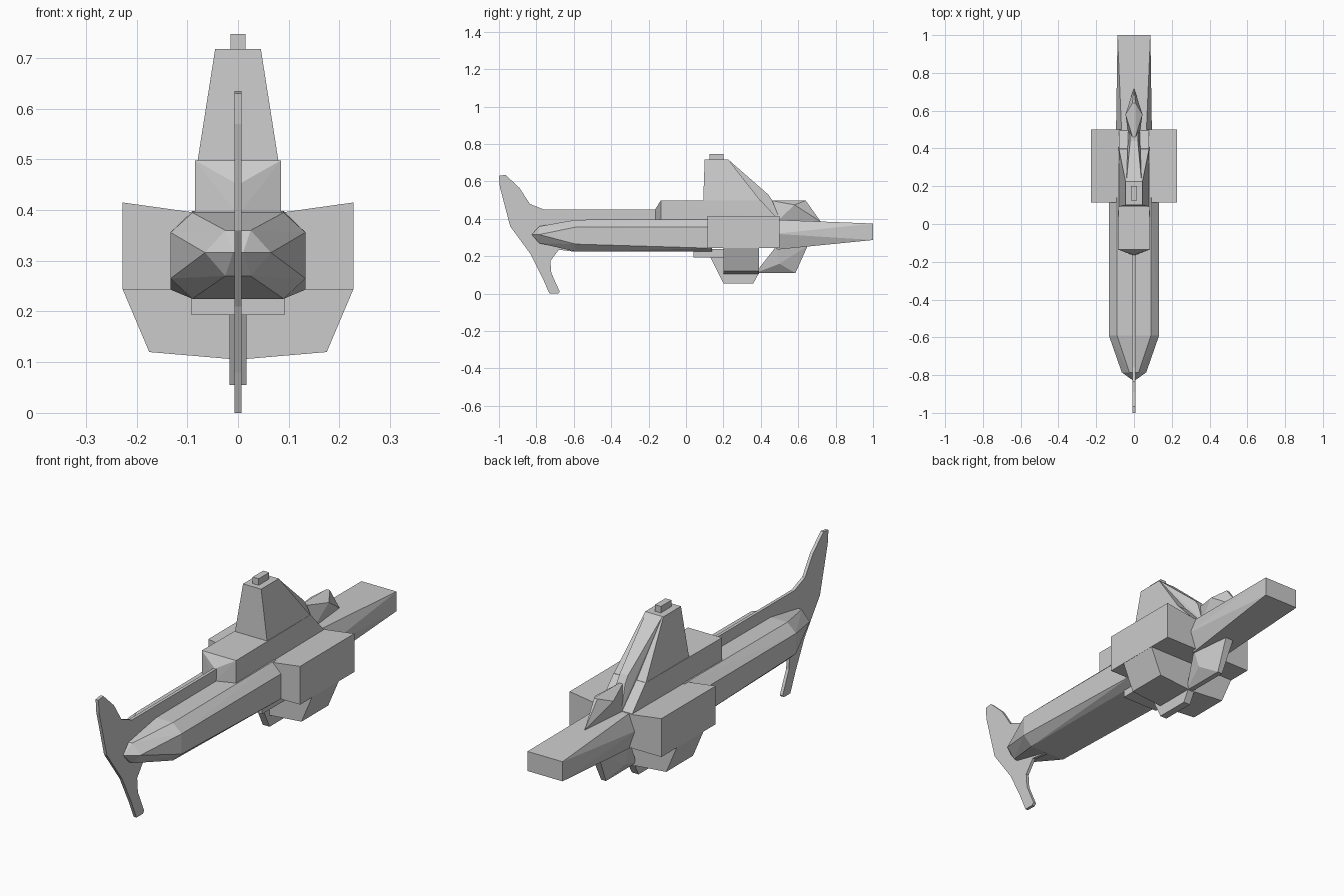
import bpy, bmesh, math


def finish(name, bm):
    bmesh.ops.dissolve_limit(bm, angle_limit=math.radians(0.5),
                             verts=bm.verts[:], edges=bm.edges[:])
    bmesh.ops.recalc_face_normals(bm, faces=bm.faces[:])
    mesh = bpy.data.meshes.new(name)
    bm.to_mesh(mesh)
    bm.free()
    obj = bpy.data.objects.new(name, mesh)
    bpy.context.collection.objects.link(obj)
    return obj


def hull(name, half):
    """Faceted solid: convex hull of the points and their x mirror."""
    bm = bmesh.new()
    pts = {(s * x, y, z) for x, y, z in half for s in (1, -1)}
    for p in sorted(pts):
        bm.verts.new(p)
    res = bmesh.ops.convex_hull(bm, input=bm.verts[:])
    loose = [v for v in bm.verts if not v.link_faces]
    bmesh.ops.delete(bm, geom=loose, context='VERTS')
    return finish(name, bm)


def prism(name, pts, offset):
    """Extrude a closed outline by an offset vector."""
    bm = bmesh.new()
    face = bm.faces.new([bm.verts.new(p) for p in pts])
    res = bmesh.ops.extrude_face_region(bm, geom=[face])
    top = [v for v in res["geom"] if isinstance(v, bmesh.types.BMVert)]
    bmesh.ops.translate(bm, verts=top, vec=offset)
    return finish(name, bm)


def plate(name, profile, t):
    return prism(name, [(-t, y, z) for y, z in profile], (2 * t, 0, 0))


def box(name, w, y0, y1, z0, z1):
    return hull(name, [(w, y, z) for y in (y0, y1) for z in (z0, z1)])


# Long octagonal nose with a tapered tip
hull("nose_hull",
     [(0.09, -0.59, 0.395), (0.133, -0.59, 0.356), (0.133, -0.59, 0.265), (0.09, -0.59, 0.225),
      (0.09, 0.14, 0.398), (0.133, 0.14, 0.356), (0.133, 0.14, 0.243), (0.09, 0.14, 0.225),
      (0.025, -0.785, 0.36), (0.065, -0.785, 0.316), (0.025, -0.785, 0.27),
      (0.01, -0.825, 0.316)])

# Thin bow blade with its long dorsal spine
plate("bow_blade",
      [(-1, 0.63), (-0.965, 0.635), (-0.89, 0.565), (-0.835, 0.48), (-0.76, 0.45),
       (-0.14, 0.45), (-0.14, 0.3), (-0.6, 0.3), (-0.6, 0.225), (-0.68, 0.235),
       (-0.725, 0.175), (-0.72, 0.11), (-0.675, 0.01), (-0.685, 0), (-0.73, 0),
       (-0.765, 0.08), (-0.83, 0.21), (-0.94, 0.36), (-0.995, 0.57)], 0.007)

# Middle body: wide upper block and narrower lower block
half = [(0.085, 0.395), (0.228, 0.415), (0.228, 0.243)]
ring = half + [(-x, z) for x, z in reversed(half)]
prism("main_body", [(x, 0.115, z) for x, z in ring], (0, 0.385, 0))
hull("lower_body", [(x, y, z) for y in (0.2, 0.39)
                    for x, z in ((0.228, 0.245), (0.175, 0.12), (0, 0.105))])
box("belly_block", 0.092, 0.04, 0.3, 0.193, 0.24)
plate("keel", [(0.1, 0.22), (0.13, 0.195), (0.2, 0.055), (0.36, 0.055),
               (0.39, 0.11), (0.39, 0.22)], 0.017)

# Upper deck with a slightly pointed front
hull("upper_deck",
     [(0.085, -0.135, 0.498), (0.085, -0.135, 0.39), (0, -0.165, 0.45), (0, -0.167, 0.39),
      (0.08, 0.4, 0.498), (0.08, 0.5, 0.39)])

# Command tower, rear ridge and roof nub
hull("tower",
     [(0.08, 0.092, 0.495), (0.08, 0.4, 0.495), (0.045, 0.1, 0.718), (0.045, 0.225, 0.718)])
hull("tower_rear_ridge",
     [(0.04, 0.225, 0.718), (0.022, 0.395, 0.53), (0.02, 0.44, 0.53), (0.02, 0.46, 0.5),
      (0.04, 0.225, 0.5), (0.03, 0.5, 0.4)])
box("roof_nub", 0.015, 0.125, 0.2, 0.71, 0.747)

# Tapering stern
hull("stern",
     [(0.065, 0.48, 0.395), (0.095, 0.48, 0.32), (0.065, 0.48, 0.235),
      (0.087, 1, 0.375), (0.087, 1, 0.287)])

# Faceted fins above and below the stern
hull("upper_fin",
     [(0.008, 0.46, 0.497), (0.008, 0.64, 0.498), (0.045, 0.58, 0.475),
      (0.03, 0.48, 0.38), (0, 0.72, 0.385)])
hull("lower_fin",
     [(0.012, 0.37, 0.11), (0.012, 0.585, 0.11), (0.05, 0.5, 0.16),
      (0.06, 0.48, 0.25), (0.02, 0.65, 0.255)])
